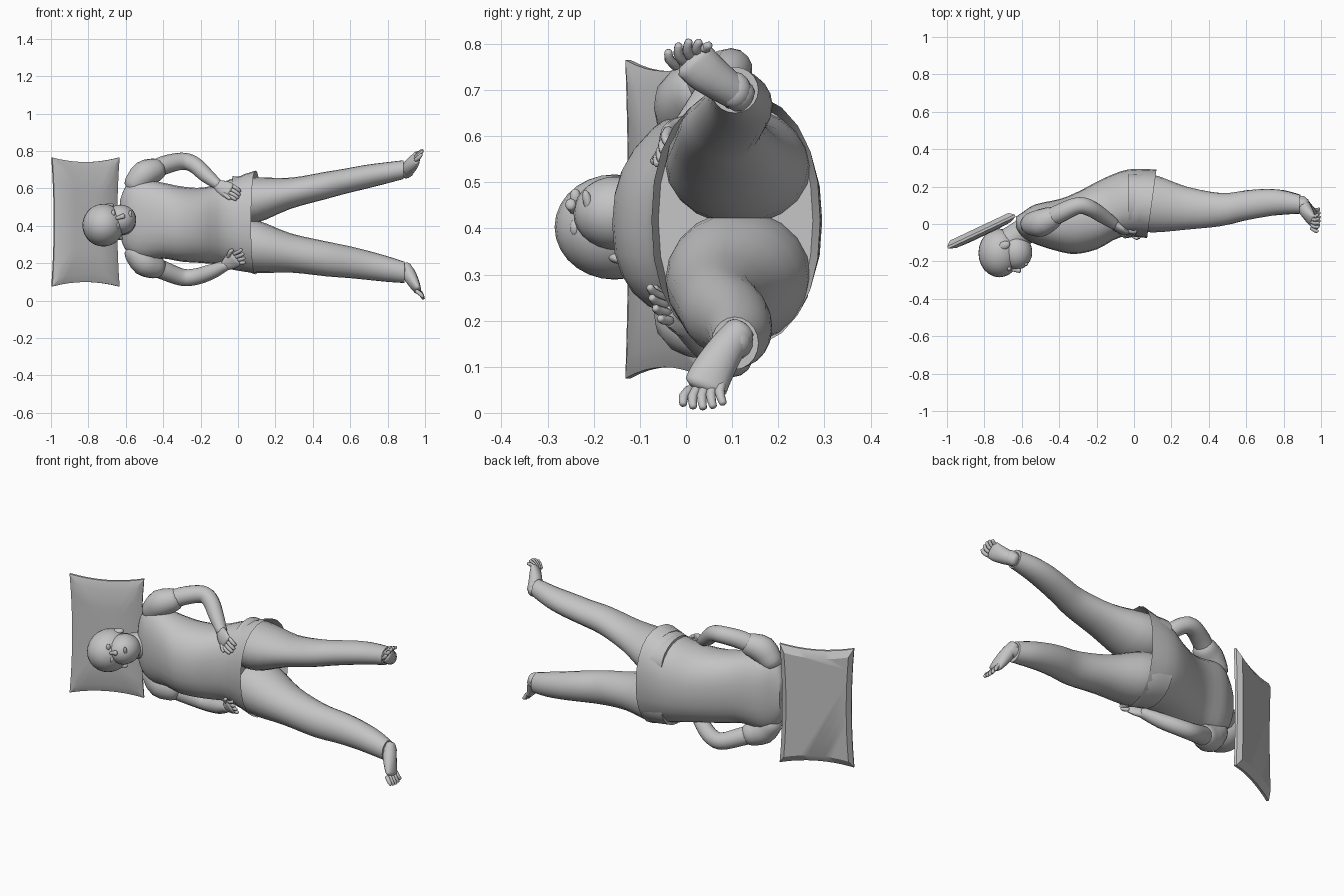
import bpy, bmesh, math
from mathutils import Vector

grey = bpy.data.materials.new("plain grey")
grey.diffuse_color = (0.55, 0.55, 0.55, 1)


def make(name, rings, angle=50):
    """Skin closed rings of points into a capped solid."""
    bm = bmesh.new()
    loops = [[bm.verts.new(p) for p in r] for r in rings]
    n = len(loops[0])
    for a, b in zip(loops, loops[1:]):
        for i in range(n):
            j = (i + 1) % n
            bm.faces.new((a[i], a[j], b[j], b[i]))
    bm.faces.new(loops[0][::-1])
    bm.faces.new(loops[-1])
    bmesh.ops.recalc_face_normals(bm, faces=bm.faces)
    me = bpy.data.meshes.new(name)
    bm.to_mesh(me)
    bm.free()
    me.materials.append(grey)
    ob = bpy.data.objects.new(name, me)
    bpy.context.collection.objects.link(ob)
    bpy.context.view_layer.objects.active = ob
    ob.select_set(True)
    bpy.ops.object.shade_smooth_by_angle(angle=math.radians(angle))
    ob.select_set(False)
    return ob


def spline(rows, n=3):
    """Catmull-Rom through rows of numbers."""
    out = []
    for i in range(len(rows) - 1):
        p = [rows[max(0, min(len(rows) - 1, i + k))] for k in (-1, 0, 1, 2)]
        for s in range(n):
            t = s / n
            out.append([0.5 * (2 * b + (c - a) * t + (2 * a - 5 * b + 4 * c - d) * t * t
                               + (3 * b - a - 3 * c + d) * t ** 3) for a, b, c, d in zip(*p)])
    return out + [list(rows[-1])]


def section(x, y0, y1, z0, z1, e=1.0, lean=0.0, n=24):
    """Rounded section across the body; lean tilts it back in x."""
    pts = []
    for i in range(n):
        a = 2 * math.pi * i / n
        c, s = math.cos(a), math.sin(a)
        c, s = math.copysign(abs(c) ** e, c), math.copysign(abs(s) ** e, s)
        pts.append((x + lean * c, (y0 + y1) / 2 + c * (y1 - y0) / 2, (z0 + z1) / 2 + s * (z1 - z0) / 2))
    return pts


def tube(name, rows, up=(1, 0, 0), n=14, steps=3):
    """Tube through rows of x, y, z, half width, half height, with rounded ends."""
    rows = spline(rows, steps)
    pos = [Vector(r[:3]) for r in rows]
    rings = []
    last = len(rows) - 1
    for i, r in enumerate(rows):
        d = (pos[min(i + 1, last)] - pos[max(i - 1, 0)]).normalized()
        w = d.cross(Vector(up)).normalized()
        h = w.cross(d)

        def ring(c, k):
            return [c + w * r[3] * k * math.cos(2 * math.pi * j / n)
                    + h * r[4] * k * math.sin(2 * math.pi * j / n) for j in range(n)]
        m = min(r[3], r[4])
        if i == 0:
            rings += [ring(pos[0] - d * m * 0.6, 0.4), ring(pos[0] - d * m * 0.4, 0.8)]
        rings.append(ring(pos[i], 1))
        if i == last:
            rings += [ring(pos[i] + d * m * 0.4, 0.8), ring(pos[i] + d * m * 0.6, 0.4)]
    return make(name, rings)


def ball(name, c, r, rot=(0, 0, 0)):
    bpy.ops.mesh.primitive_uv_sphere_add(segments=24, ring_count=14, location=c, rotation=rot)
    ob = bpy.context.object
    ob.name = name
    ob.scale = r
    ob.data.materials.append(grey)
    bpy.ops.object.shade_smooth()
    ob.select_set(False)
    return ob


def fan(name, a0, a1, b0, b1, count, r, bulge):
    """Row of digits with bases between a0-a1 and tips between b0-b1."""
    for i in range(count):
        t = i / (count - 1)
        a = Vector(a0).lerp(Vector(a1), t)
        b = Vector(b0).lerp(Vector(b1), t) + Vector(bulge) * math.sin(math.pi * t)
        m = a.lerp(b, 0.5) + Vector((0.004, -0.006, 0))
        tube(f"{name}_{i + 1}", [(*a, r, r), (*m, r, r), (*b, r * 0.8, r * 0.8)], (1, 0.3, 0.1), 8, 2)


# Pillow: pinched slab, tilted, with a smaller panel on its back
def pillow_ring(su, sv, off):
    pts = []
    k = 8
    for side in range(4):
        for i in range(k):
            t = -1 + 2 * i / k
            u, v = [(t, -1), (1, t), (-t, 1), (-1, -t)][side]
            pinch = 1 - t * t
            u2 = u * (1 - (0.07 * pinch if side % 2 else 0)) * su
            v2 = v * (1 - (0.07 * pinch if not side % 2 else 0)) * sv
            pts.append((-0.815 + 0.18 * u2 - 0.42 * off, -0.042 + 0.085 * u2 + 0.91 * off, 0.42 + 0.345 * v2))
    return pts


make("pillow", [pillow_ring(0.4, 0.5, -0.024), pillow_ring(0.8, 0.86, -0.02), pillow_ring(1, 1, -0.005),
                pillow_ring(1, 1, 0.008), pillow_ring(0.87, 0.88, 0.03)], 30)

# Shirt: body sections from collar to flared hem, then a recessed inside
torso = spline([(-0.63, -0.02, 0.04, 0.34, 0.54), (-0.60, -0.065, 0.06, 0.27, 0.61),
                (-0.53, -0.105, 0.105, 0.22, 0.65), (-0.40, -0.145, 0.135, 0.225, 0.63),
                (-0.30, -0.16, 0.178, 0.208, 0.61), (-0.18, -0.134, 0.243, 0.20, 0.605),
                (-0.05, -0.07, 0.292, 0.185, 0.645), (0.095, -0.075, 0.291, 0.14, 0.695)])
rings = []
for r in torso:
    f = (r[0] + 0.63) / 0.725
    rings.append(section(*r, e=0.88, lean=0.025 * f))
rings.append(section(0.03, -0.06, 0.275, 0.16, 0.675, 0.88, 0.025))
make("shirt", rings)

# Trouser legs: sections as x, front, back, bottom, top
upper_leg = [(-0.03, -0.03, 0.27, 0.41, 0.665), (0.10, -0.045, 0.265, 0.415, 0.66), (0.28, -0.03, 0.20, 0.49, 0.657),
             (0.46, -0.012, 0.165, 0.54, 0.687), (0.57, 0.014, 0.175, 0.57, 0.705), (0.68, 0.035, 0.187, 0.597, 0.725),
             (0.78, 0.05, 0.183, 0.622, 0.738), (0.885, 0.055, 0.157, 0.65, 0.75)]
lower_leg = [(-0.03, -0.03, 0.27, 0.165, 0.44), (0.10, -0.045, 0.265, 0.147, 0.43), (0.28, -0.03, 0.20, 0.15, 0.36),
             (0.47, -0.01, 0.165, 0.13, 0.317), (0.60, 0.02, 0.18, 0.12, 0.29), (0.70, 0.04, 0.187, 0.11, 0.265),
             (0.80, 0.05, 0.181, 0.10, 0.237), (0.89, 0.055, 0.157, 0.094, 0.208)]
for name, rows in (("trouser_leg_upper", upper_leg), ("trouser_leg_lower", lower_leg)):
    make(name, [section(*r, n=20) for r in spline(rows)])

# Bare feet: ankle, sole and toes
tube("ankle_upper", [(0.86, 0.105, 0.695, 0.04, 0.04), (0.915, 0.105, 0.70, 0.04, 0.036)], (0, 1, 0))
tube("foot_upper", [(0.898, 0.125, 0.682, 0.034, 0.028), (0.915, 0.08, 0.712, 0.04, 0.037),
                    (0.94, 0.04, 0.742, 0.046, 0.03), (0.955, 0.018, 0.764, 0.047, 0.02)])
fan("toe_upper", (0.95, -0.022, 0.752), (0.95, 0.045, 0.785), (0.98, -0.038, 0.782), (0.982, 0.05, 0.797),
    5, 0.011, (0.004, 0, 0.015))
tube("ankle_lower", [(0.86, 0.105, 0.15, 0.04, 0.045), (0.915, 0.105, 0.155, 0.036, 0.036)], (0, 1, 0))
tube("foot_lower", [(0.90, 0.118, 0.178, 0.034, 0.028), (0.918, 0.085, 0.135, 0.04, 0.036),
                    (0.945, 0.055, 0.085, 0.046, 0.028), (0.96, 0.043, 0.058, 0.047, 0.02)])
fan("toe_lower", (0.955, 0.008, 0.05), (0.955, 0.078, 0.066), (0.988, -0.006, 0.02), (0.988, 0.08, 0.022),
    5, 0.011, (0.003, 0, -0.009))

# Sleeves
tube("sleeve_upper", [(-0.555, 0.0, 0.615, 0.06, 0.06), (-0.50, 0.005, 0.675, 0.074, 0.074),
                      (-0.435, 0.035, 0.70, 0.062, 0.062)], (0, 1, 0), 16)
tube("sleeve_lower", [(-0.555, 0.0, 0.265, 0.06, 0.06), (-0.50, 0.005, 0.205, 0.074, 0.074),
                      (-0.435, 0.035, 0.178, 0.062, 0.062)], (0, 1, 0), 16)

# Bent arms, ending at the wrist
tube("arm_upper", [(-0.48, 0.015, 0.68, 0.05, 0.05), (-0.40, 0.055, 0.722, 0.05, 0.05),
                   (-0.30, 0.098, 0.745, 0.046, 0.046), (-0.235, 0.085, 0.727, 0.044, 0.044),
                   (-0.17, 0.045, 0.67, 0.04, 0.04), (-0.105, 0.0, 0.618, 0.027, 0.03)], (0, 1, 0), steps=4)
tube("arm_lower", [(-0.48, 0.015, 0.195, 0.05, 0.05), (-0.40, 0.055, 0.162, 0.05, 0.05),
                   (-0.30, 0.098, 0.125, 0.046, 0.046), (-0.225, 0.088, 0.128, 0.044, 0.044),
                   (-0.14, 0.045, 0.155, 0.04, 0.04), (-0.06, 0.0, 0.19, 0.027, 0.03)], (0, 1, 0), steps=4)

# Hands: palm, four fingers and a thumb
tube("palm_upper", [(-0.11, 0.002, 0.62, 0.028, 0.024), (-0.08, -0.025, 0.603, 0.042, 0.019),
                    (-0.045, -0.045, 0.587, 0.043, 0.015)], (0.2, -1, 0))
fan("finger_upper", (-0.062, -0.05, 0.563), (-0.028, -0.038, 0.612), (-0.012, -0.062, 0.54), (0.01, -0.04, 0.585),
    4, 0.0105, (0.006, 0, -0.006))
tube("thumb_upper", [(-0.09, -0.02, 0.585, 0.014, 0.014), (-0.062, -0.055, 0.56, 0.012, 0.012),
                     (-0.045, -0.07, 0.545, 0.009, 0.009)], (0, 0.5, 1), 8)
tube("palm_lower", [(-0.07, 0.004, 0.186, 0.028, 0.024), (-0.04, -0.02, 0.205, 0.042, 0.02),
                    (-0.012, -0.042, 0.222, 0.042, 0.016)], (0.2, -1, 0))
fan("finger_lower", (-0.02, -0.05, 0.25), (0.01, -0.035, 0.20), (0.018, -0.078, 0.272), (0.036, -0.055, 0.205),
    4, 0.0105, (0.004, -0.004, 0.0))
tube("thumb_lower", [(-0.05, -0.02, 0.225, 0.014, 0.014), (-0.045, -0.055, 0.255, 0.012, 0.012),
                     (-0.03, -0.068, 0.27, 0.009, 0.009)], (0, 0.5, 1), 8)

# Head and neck
ball("skull", (-0.72, -0.155, 0.403), (0.112, 0.13, 0.114))
ball("jaw", (-0.628, -0.15, 0.433), (0.084, 0.094, 0.08))
tube("neck", [(-0.68, -0.10, 0.41, 0.075, 0.075), (-0.62, -0.06, 0.42, 0.07, 0.07),
              (-0.54, -0.01, 0.435, 0.08, 0.08)], (0, 0, 1), 16)

# Face: nose, lips, eyes and ears
tube("nose", [(-0.648, -0.245, 0.44, 0.009, 0.009), (-0.612, -0.25, 0.452, 0.014, 0.012)], (0, -1, 0), 10)
ball("lips", (-0.577, -0.213, 0.458), (0.01, 0.01, 0.026), (0.25, 0.1, 0))
for i, p in enumerate([(-0.667, -0.24, 0.468), (-0.645, -0.24, 0.402)]):
    ball(f"eye_{i + 1}", p, (0.011, 0.012, 0.018))
for i, (p, t) in enumerate([((-0.695, -0.115, 0.505), -0.2), ((-0.645, -0.15, 0.34), 0.3)]):
    ball(f"ear_{i + 1}", p, (0.034, 0.022, 0.014), (0, t, 0.4))
